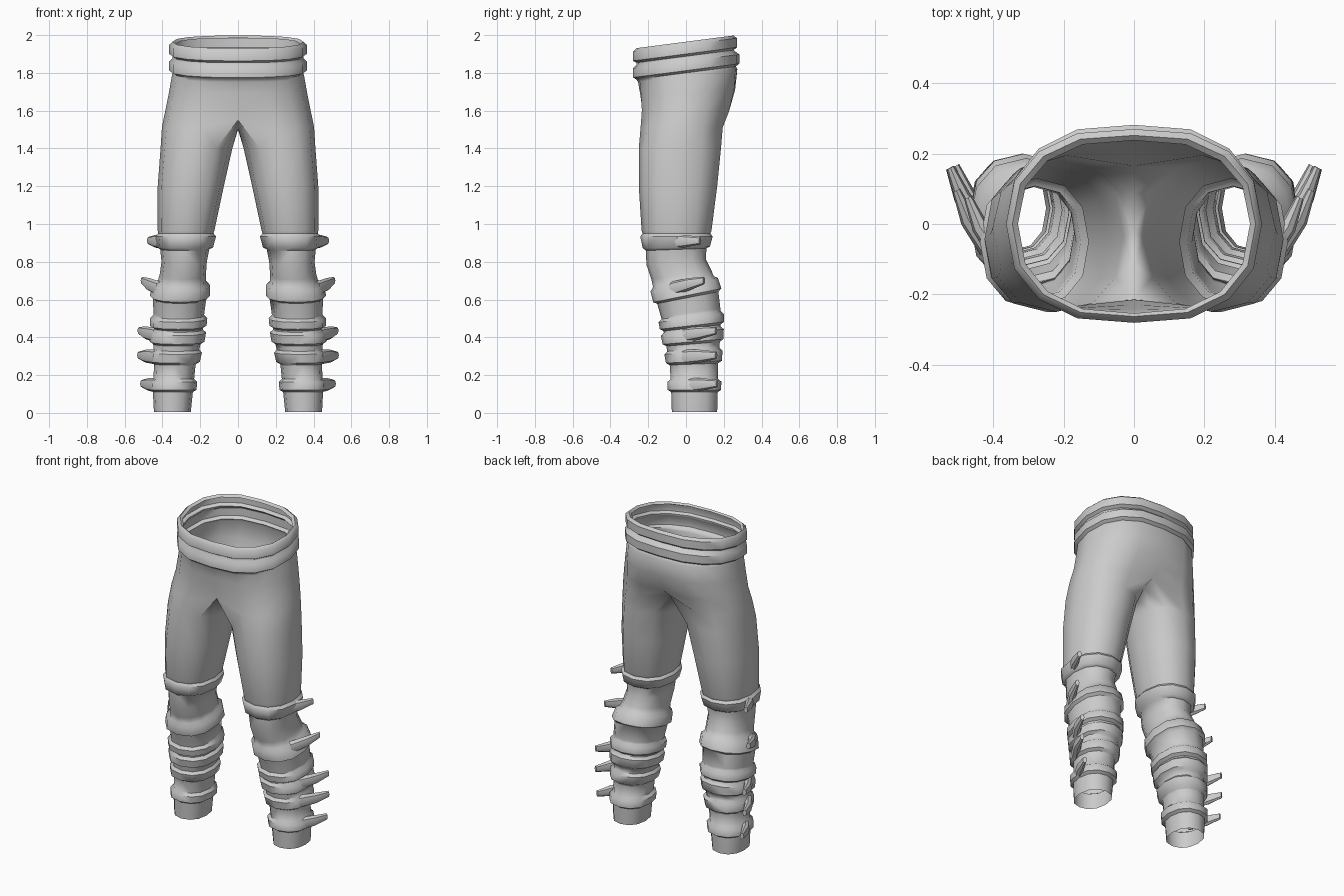
import bpy, bmesh, math
from mathutils import Vector

if "Cube" in bpy.data.objects:
    bpy.data.objects.remove(bpy.data.objects["Cube"])

grey = bpy.data.materials.new("cloth grey")
grey.diffuse_color = (0.6, 0.6, 0.6, 1)
grey.use_nodes = True
grey.node_tree.nodes["Principled BSDF"].inputs["Base Color"].default_value = grey.diffuse_color
N = 12  # sides of each leg


def spow(v, p):
    return math.copysign(abs(v) ** p, v)


def sample(table, z):
    """Linear interpolation of a table whose first column is z."""
    for a, b in zip(table, table[1:]):
        if z <= b[0]:
            t = max(0, (z - a[0]) / (b[0] - a[0]))
            return [p + (q - p) * t for p, q in zip(a[1:], b[1:])]
    return list(table[-1][1:])


def finish(bm, name, angle):
    """Turn a right-hand half into a mirrored, smooth-shaded object."""
    bmesh.ops.recalc_face_normals(bm, faces=bm.faces)
    mesh = bpy.data.meshes.new(name)
    bm.to_mesh(mesh)
    bm.free()
    mesh.materials.append(grey)
    ob = bpy.data.objects.new(name, mesh)
    bpy.context.collection.objects.link(ob)
    bpy.ops.object.select_all(action='DESELECT')
    ob.select_set(True)
    bpy.context.view_layer.objects.active = ob
    bpy.ops.object.shade_smooth_by_angle(angle=math.radians(angle))
    mod = ob.modifiers.new("Mirror", 'MIRROR')
    mod.merge_threshold = 0.001


# Leg outline: z, inner x, outer x, front y, back y
CORE = [(.005, .25, .445, -.075, .165), (.1, .24, .45, -.078, .168), (.25, .225, .445, -.085, .17),
        (.4, .19, .45, -.11, .182), (.53, .178, .448, -.132, .182), (.62, .165, .45, -.155, .17),
        (.73, .17, .415, -.183, .135), (.8, .165, .405, -.21, .105), (.9, .145, .415, -.212, .11),
        (.965, .125, .425, -.235, .135), (1.2, .075, .425, -.25, .165), (1.4, .03, .41, -.25, .185)]
# Rolled leg bands: bottom, top, backward slope
BANDS = [(.11, .18, 0), (.258, .335, .05), (.365, .442, .1), (.45, .518, .12), (.61, .695, .22), (.865, .95, 0)]
SLOPE = [((b + t) / 2, s) for b, t, s in BANDS]


def band_levels(bottom, top):
    """Levels and bulge of a rolled band."""
    return [(bottom, 0), (bottom + .012, 1), (top - .016, 1), (top, 0)]


def leg_point(z, k, bulge=0):
    x0, x1, y0, y1 = sample(CORE, z)
    slope = sample(SLOPE, z)[0]
    a = k * math.tau / N
    rx, ry = (x1 - x0) / 2 + bulge, (y1 - y0) / 2 + bulge
    y = ry * spow(math.sin(a), .88)
    return Vector(((x0 + x1) / 2 + rx * spow(math.cos(a), .88), (y0 + y1) / 2 + y, z + slope * y))


def hip_point(section, k):
    z, w, y0, y1, slope, dent = section
    a = k / 4 * math.pi / 2
    y = (y1 if k > 0 else -y0) * spow(math.sin(a), .85)
    if abs(k) == 4:  # slight hollow on the centre line
        y -= math.copysign(dent, y)
    x = 0 if abs(k) == 4 else w * math.cos(a) ** .85
    return Vector((x, y, z + slope * y))


# Trouser legs: tubes with rolled bands
levels = [(c[0], 0) for c in CORE if not any(b <= c[0] <= t for b, t, s in BANDS)]
for b, t, s in BANDS:
    levels += band_levels(b, t)
bm = bmesh.new()
rings = [[bm.verts.new(leg_point(z, k, g * .018)) for k in range(-4, 8)] for z, g in sorted(levels)]

# Crotch ring: outer points between leg and hip, inner points on the centre line
high = (1.52, .398, -.25, .215, 0, .03)
crotch = []
for k in range(-3, 4):
    p = leg_point(1.4, k)
    p.z = 1.5
    crotch.append(p.lerp(hip_point(high, k), .6))
seam = [(0, y, z) for y, z in ((-.215, 1.55), (.165, 1.55), (.09, 1.515), (-.02, 1.5), (-.12, 1.51))]
rings.append([bm.verts.new(p) for p in seam[:1] + crotch + seam[1:]])
for lo, hi in zip(rings, rings[1:]):
    for i in range(N):
        j = (i + 1) % N
        bm.faces.new((lo[i], lo[j], hi[j], hi[i]))

# Hips, two rolled waist bands and the open lip
hips = [(1.6, .385, -.25, .245, 0, .02), (1.7, .365, -.255, .272, .04, .012), (1.785, .35, -.262, .28, .13, .008)]
for bottom, back in ((1.8, .27), (1.888, .258)):
    for z, g in band_levels(bottom, bottom + .077):
        g *= .018
        hips.append((z, .346 + g, -.269 - g, back + g, .13, .006))
hips.append((1.953, .33, -.258, .242, .13, .004))
last = rings[-1][:9]
for section in hips:
    ring = [bm.verts.new(hip_point(section, k)) for k in range(-4, 5)]
    for i in range(8):
        bm.faces.new((last[i], last[i + 1], ring[i + 1], ring[i]))
    last = ring
finish(bm, "trousers", 50)

# Spikes: flattened tapering horns swept outward and back from the bands
TIPS = [(.472, .075, .912, .905), (.505, .095, .70, .655), (.522, .16, .435, .41),
        (.524, .16, .305, .295), (.508, .165, .155, .145)]
bm = bmesh.new()
for tx, ty, tz, bz in TIPS:
    tip = Vector((tx, ty, tz))
    base = Vector((tx - .095, ty - .17, bz))
    mid = base.lerp(tip, .55) + Vector((.008, -.008, 0))
    side = Vector((.87, -.49, 0))
    prev = None
    for c, w, h in ((base, .03, .04), (mid, .024, .034), (tip, .012, .02)):
        ring = [bm.verts.new(c + side * w * math.cos(a) + Vector((0, 0, h * math.sin(a))))
                for a in (i * math.tau / 8 for i in range(8))]
        if prev:
            for i in range(8):
                j = (i + 1) % 8
                bm.faces.new((prev[i], prev[j], ring[j], ring[i]))
        prev = ring
    bm.faces.new(prev)
finish(bm, "band_spikes", 40)
